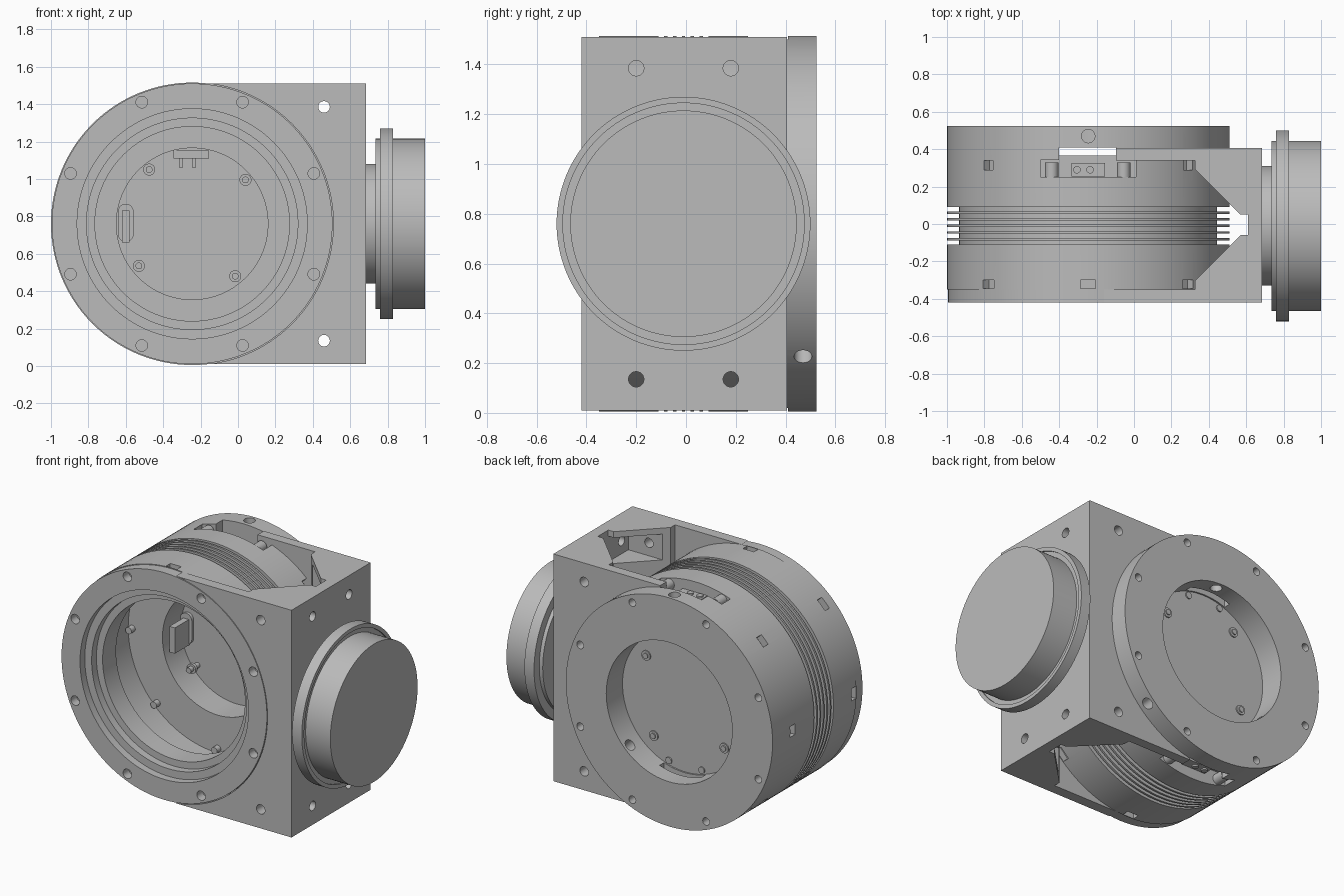
import bpy, bmesh, math
from mathutils import Vector, Matrix

if "Cube" in bpy.data.objects:
    bpy.data.objects.remove(bpy.data.objects["Cube"], do_unlink=True)

grey = bpy.data.materials.new("machined grey")
grey.use_nodes = True
grey.diffuse_color = (0.5, 0.5, 0.5, 1)
grey.node_tree.nodes["Principled BSDF"].inputs["Base Color"].default_value = (0.5, 0.5, 0.5, 1)

CX, CZ, R = -0.245, 0.76, 0.755     # drum axis and radius
FRONT, BACK = -0.42, 0.525          # drum ends
CENTRE = Vector((CX, 0, CZ))


def finish(name, bm):
    bmesh.ops.recalc_face_normals(bm, faces=bm.faces)
    mesh = bpy.data.meshes.new(name)
    bm.to_mesh(mesh)
    bm.free()
    mesh.materials.append(grey)
    ob = bpy.data.objects.new(name, mesh)
    bpy.context.collection.objects.link(ob)
    return ob


def lathe(name, profile, axis, centre, steps=128):
    """Revolve (radius, distance along axis) points about an axis."""
    axis = Vector(axis)
    bm = bmesh.new()
    verts = [bm.verts.new(Vector(centre) + axis * d + Vector((0, 0, r))) for r, d in profile]
    edges = [bm.edges.new((a, b)) for a, b in zip(verts, verts[1:])]
    bmesh.ops.spin(bm, geom=verts + edges, cent=centre, axis=axis,
                   angle=math.tau, steps=steps, use_duplicate=False)
    bmesh.ops.remove_doubles(bm, verts=bm.verts, dist=0.0001)
    return finish(name, bm)


def add_cyl(bm, start, end, r, n=24):
    start, end = Vector(start), Vector(end)
    d = end - start
    m = Matrix.Translation((start + end) / 2) @ d.to_track_quat('Z', 'Y').to_matrix().to_4x4()
    bmesh.ops.create_cone(bm, cap_ends=True, segments=n, radius1=r, radius2=r,
                          depth=d.length, matrix=m)


def add_box(bm, lo, hi, pivot=Matrix()):
    lo, hi = Vector(lo), Vector(hi)
    m = pivot @ Matrix.Translation((lo + hi) / 2) @ Matrix.Diagonal((*(hi - lo), 1))
    bmesh.ops.create_cube(bm, size=1, matrix=m)


def cut(target, bm):
    cutter = finish("cutter", bm)
    mod = target.modifiers.new("cut", 'BOOLEAN')
    mod.object, mod.operation, mod.solver, mod.use_self = cutter, 'DIFFERENCE', 'EXACT', True
    bpy.context.view_layer.objects.active = target
    bpy.ops.object.modifier_apply(modifier=mod.name)
    bpy.data.objects.remove(cutter, do_unlink=True)


def radial(deg):
    a = math.radians(deg)
    return Vector((math.cos(a), 0, math.sin(a)))


def flip(bm):
    """Copy the contents upside down about the drum axis."""
    geom = bmesh.ops.duplicate(bm, geom=bm.verts[:] + bm.edges[:] + bm.faces[:])["geom"]
    verts = [v for v in geom if isinstance(v, bmesh.types.BMVert)]
    for v in verts:
        v.co.z = 2 * CZ - v.co.z
    bmesh.ops.recalc_face_normals(bm, faces=bm.faces)


# Drum: finned outside, stepped lip and wide chamber at the front, recess at the back
fins, groove = [], 0.69
for i in range(6):
    y = -0.11 + i * 0.0355
    fins += [(R, y), (groove, y), (groove, y + 0.0225), (R, y + 0.0225)]
profile = [(0, 0.335), (0.405, 0.335), (0.405, 0.14), (0.655, 0.14), (0.655, -0.17),
           (0.53, -0.17), (0.52, -0.18), (0.52, -0.32), (0.565, -0.32), (0.565, -0.37),
           (0.615, -0.37), (0.615, FRONT), (0.75, FRONT), (0.75, -0.35), (R, -0.35)]
profile += fins + [(R, BACK), (0.46, BACK), (0.46, 0.355), (0, 0.355)]
drum = lathe("drum", profile, (0, 1, 0), CENTRE)

# Flange bolt holes, front and back
bm = bmesh.new()
for k in range(8):
    p = CENTRE + radial(22.5 + 45 * k) * 0.704
    add_cyl(bm, p + Vector((0, FRONT - 0.1, 0)), p + Vector((0, FRONT + 0.06, 0)), 0.031)
    add_cyl(bm, p + Vector((0, BACK - 0.06, 0)), p + Vector((0, BACK + 0.1, 0)), 0.025)
cut(drum, bm)

# Nut pockets around the rim and cross holes through the back flange
bm = bmesh.new()
for k in range(8):
    spin = Matrix.Translation(CENTRE) @ Matrix.Rotation(math.radians(45 * k), 4, 'Y')
    add_box(bm, (0.71, -0.345, -0.04), (0.8, -0.3, 0.04), spin)
    if k not in (2, 6):
        add_box(bm, (0.71, 0.29, -0.035), (0.8, 0.34, 0.035), spin)
for deg in (90, -45, 225):
    d = radial(deg)
    up = Vector((0, 0.47, 0))
    add_cyl(bm, CENTRE + d * 0.38 + up, CENTRE + d * 0.85 + up, 0.036)
cut(drum, bm)

# Connector notches above and below, with slots into the rear recess
bm = bmesh.new()
add_box(bm, (-0.5, 0.25, 1.4), (0.01, 0.341, 1.6))
add_box(bm, (-0.4, 0.34, 1.4), (-0.095, 0.41, 1.6))
add_box(bm, (-0.4, 0.365, 1.0), (-0.095, 0.41, 1.5))
flip(bm)
cut(drum, bm)

# Housing: plan outline raised to a block, open V pocket towards the drum
plan = [(CX, FRONT), (0.685, FRONT), (0.685, 0.405), (-0.095, 0.405), (-0.095, 0.34),
        (0.325, 0.34), (0.325, 0.295), (0.57, 0.05), (0.61, 0.05), (0.61, -0.06),
        (0.57, -0.06), (0.325, -0.305), (0.325, -0.35), (CX, -0.35)]
bm = bmesh.new()
base = bm.faces.new([bm.verts.new((x, y, 0.01)) for x, y in plan])
top = bmesh.ops.extrude_face_region(bm, geom=[base])["geom"]
bmesh.ops.translate(bm, vec=(0, 0, 1.5), verts=[v for v in top if isinstance(v, bmesh.types.BMVert)])
housing = finish("housing", bm)
bm = bmesh.new()
add_cyl(bm, (CX, -1, CZ), (CX, 1, CZ), R, 128)
cut(housing, bm)

# Screw recesses through the slanted walls, above and below
bm = bmesh.new()
add_box(bm, (0.3, -0.27, 1.3), (0.61, 0.25, 1.47))
flip(bm)
cut(housing, bm)

# Corner and side mounting holes
bm = bmesh.new()
for z in (0.135, 1.385):
    add_cyl(bm, (0.46, -0.6, z), (0.46, 0.6, z), 0.031)
    for y in (-0.2, 0.18):
        add_cyl(bm, (0.54, y, z), (0.8, y, z), 0.031)
cut(housing, bm)

# Side cap on a short neck
side_cap = lathe("side_cap", [(0, 0.68), (0.32, 0.68), (0.32, 0.735), (0.455, 0.735), (0.455, 0.76),
                              (0.51, 0.76), (0.51, 0.83), (0.485, 0.83), (0.485, 0.82), (0.455, 0.82),
                              (0.455, 1.0), (0, 1.0)], (1, 0, 0), (0, -0.01, CZ))

# Screws through the recess floor, and short ones beside the slots
bm = bmesh.new()
for x, z in ((-0.475, 1.05), (0.04, 0.995), (-0.53, 0.535), (-0.015, 0.48)):
    add_cyl(bm, (x, 0.24, z), (x, 0.37, z), 0.018)
    add_cyl(bm, (x, 0.27, z), (x, 0.29, z), 0.032)
    add_cyl(bm, (x, 0.35, z), (x, 0.363, z), 0.032)
for x in (-0.365, -0.125):
    for z in (0.345, 1.175):
        add_cyl(bm, (x, 0.35, z), (x, 0.363, z), 0.022)
floor_screws = finish("floor_screws", bm)

# Ring of bolt ends on the chamber shelf, hidden behind the lip
bm = bmesh.new()
for k in range(8):
    p = CENTRE + radial(45 * k) * 0.625
    add_cyl(bm, p + Vector((0, 0.1, 0)), p + Vector((0, 0.15, 0)), 0.022)
shelf_bolts = finish("shelf_bolts", bm)

# Plug with rounded ends and a pin header inside the chamber
bm = bmesh.new()
for z in (0.705, 0.825):
    add_cyl(bm, (-0.6, 0.315, z), (-0.6, 0.337, z), 0.042)
add_box(bm, (-0.642, 0.315, 0.705), (-0.558, 0.337, 0.825))
add_box(bm, (-0.62, 0.17, 0.66), (-0.58, 0.32, 0.83))
chamber_plug = finish("chamber_plug", bm)
bm = bmesh.new()
add_box(bm, (-0.345, 0.26, 1.11), (-0.155, 0.32, 1.155))
for x in (-0.305, -0.235):
    add_box(bm, (x - 0.01, 0.28, 1.06), (x + 0.01, 0.3, 1.12))
pin_header = finish("pin_header", bm)

# Connector blocks and bolts seated in the notches
bm = bmesh.new()
add_box(bm, (-0.335, 0.255, 1.39), (-0.155, 0.325, 1.45))
for x in (-0.305, -0.235):
    add_cyl(bm, (x, 0.29, 1.44), (x, 0.29, 1.46), 0.02)
for x in (-0.44, -0.055):
    add_cyl(bm, (x, 0.25, 1.45), (x, 0.33, 1.45), 0.035)
flip(bm)
notch_connectors = finish("notch_connectors", bm)

# Smooth the turned surfaces, keep machined edges sharp
for ob in (drum, housing, side_cap, floor_screws, shelf_bolts, chamber_plug, notch_connectors):
    bpy.ops.object.select_all(action='DESELECT')
    ob.select_set(True)
    bpy.context.view_layer.objects.active = ob
    bpy.ops.object.shade_smooth_by_angle(angle=math.radians(30))
